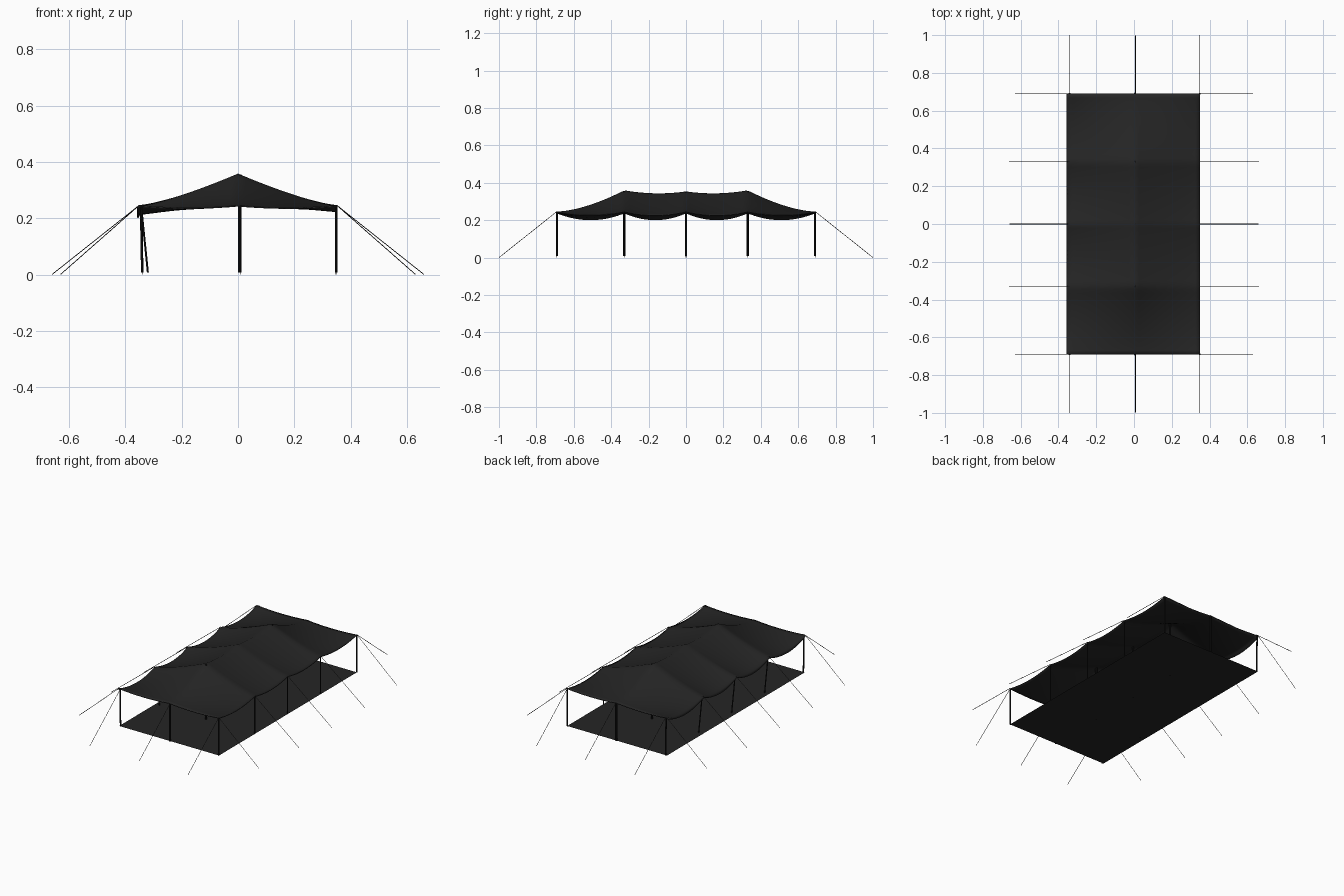
import bpy, bmesh, math
from mathutils import Vector

if "Cube" in bpy.data.objects:
    bpy.data.objects.remove(bpy.data.objects["Cube"])

def material(name, rgb):
    m = bpy.data.materials.new(name)
    m.diffuse_color = (*rgb, 1)
    m.use_nodes = True
    m.node_tree.nodes["Principled BSDF"].inputs["Base Color"].default_value = m.diffuse_color
    return m

CANVAS = material("charcoal canvas", (0.018, 0.018, 0.018))
POLE = material("black pole", (0.007, 0.007, 0.007))
ROPE = material("dark rope", (0.012, 0.012, 0.012))

W, L = 0.35, 0.69
STATIONS = [-L, -0.33, 0.0, 0.33, L]   # pole rows along the tent
FLOOR_Z = 0.008

def finish(bm, name, mat, smooth=False):
    me = bpy.data.meshes.new(name)
    bm.to_mesh(me)
    bm.free()
    me.materials.append(mat)
    ob = bpy.data.objects.new(name, me)
    bpy.context.collection.objects.link(ob)
    for p in me.polygons:
        p.use_smooth = smooth
    return ob

def rod(name, a, b, r, mat, sides):
    a, b = Vector(a), Vector(b)
    d = b - a
    bm = bmesh.new()
    bmesh.ops.create_cone(bm, cap_ends=True, segments=sides, radius1=r, radius2=r, depth=d.length)
    ob = finish(bm, name, mat)
    ob.location = (a + b) / 2
    ob.rotation_euler = d.to_track_quat('Z', 'Y').to_euler()
    return ob

# Canopy height: peaked ridge, hipped ends, sagging edges between poles
def bay_sag(v, stops):
    for a, b in zip(stops, stops[1:]):
        if a <= v <= b:
            u = (v - a) / (b - a)
            return 4 * u * (1 - u)
    return 0

def ridge(y):
    if abs(y) <= 0.33:
        return 0.36 - 0.006 * (1 - abs(y) / 0.33) - 0.013 * bay_sag(y, STATIONS)
    s = (L - abs(y)) / (L - 0.33)
    return 0.247 + 0.113 * max(s, 0) ** 1.35 - 0.008 * bay_sag(y, STATIONS)

def canopy_z(x, y):
    t = min(abs(x) / W, 1)
    sag = 0.03 if x < 0 else 0.02
    edge = 0.247 - sag * t * bay_sag(y, STATIONS)
    end = max(0, abs(y) / L) ** 6 * 0.008 * bay_sag(x, [-W, 0, W])
    return edge + (ridge(y) - 0.247) * (1 - t) ** 1.3 - end

NX, NY = 28, 64
bm = bmesh.new()
rows = []
for j in range(NY + 1):
    y = -L + 2 * L * j / NY
    row = [bm.verts.new((x, y, canopy_z(x, y)))
           for x in (-W + 2 * W * i / NX for i in range(NX + 1))]
    # hanging hem on the left side
    row.insert(0, bm.verts.new((-W - 0.008, y, canopy_z(-W, y) - 0.006 - 0.008 * bay_sag(y, STATIONS))))
    rows.append(row)
for r0, r1 in zip(rows, rows[1:]):
    for i in range(len(r0) - 1):
        bm.faces.new((r0[i], r0[i + 1], r1[i + 1], r1[i]))
canopy = finish(bm, "canopy", CANVAS, True)
sol = canopy.modifiers.new("cloth thickness", 'SOLIDIFY')
sol.thickness = 0.005
sol.offset = -1

# Ground sheet
bm = bmesh.new()
bmesh.ops.create_grid(bm, x_segments=1, y_segments=1, size=1)
for v in bm.verts:
    v.co = (v.co.x * W, v.co.y * L, FLOOR_Z)
finish(bm, "ground_sheet", CANVAS)

# Poles: side rows (left middle ones lean), centre row, and end ropes
for k, y in enumerate(STATIONS):
    end = abs(y) == L
    r = 0.0045 if end else 0.0035
    left_base = -0.34 if end else -0.32
    rod(f"left_pole_{k}", (left_base, y, FLOOR_Z), (-0.344, y, 0.245), r, POLE, 8)
    rod(f"right_pole_{k}", (0.348, y, FLOOR_Z), (0.348, y, 0.245), r, POLE, 8)
    rod(f"centre_pole_{k}", (0.006, y, FLOOR_Z), (0.006, y, ridge(y) - 0.004), 0.006, POLE, 8)
    # Guy ropes to both sides
    for s, side in ((-1, "left"), (1, "right")):
        foot = 0.63 if end else 0.66
        rod(f"{side}_rope_{k}", (s * W, y, 0.247), (s * foot, y, 0.001), 0.0014, ROPE, 4)

# Guy ropes at front and back
for s, side in ((-1, "front"), (1, "back")):
    for k, x in enumerate((-0.34, 0.008, 0.348)):
        rod(f"{side}_rope_{k}", (x, s * L, 0.247), (x, s * 0.999, 0.001), 0.0014, ROPE, 4)
